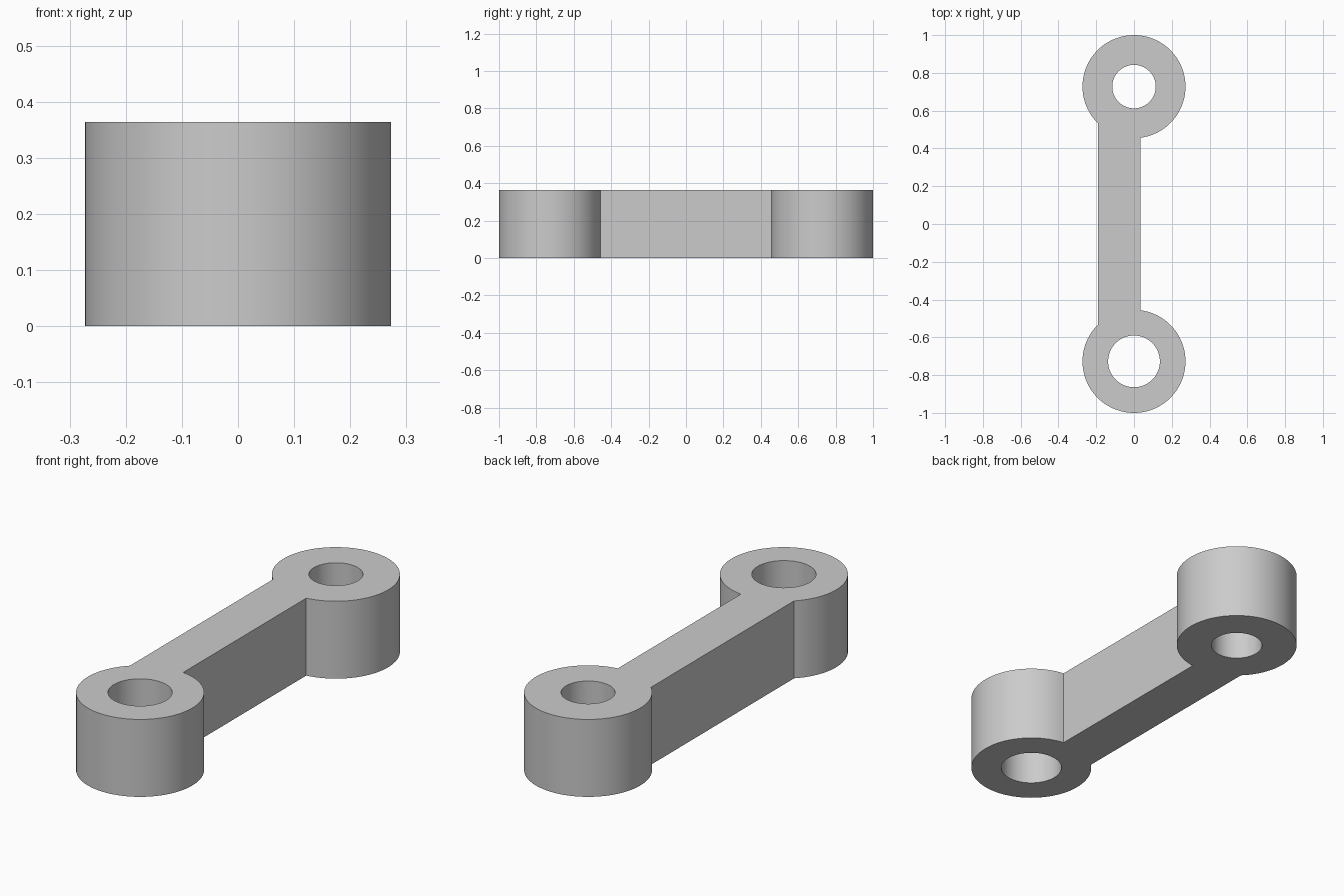
import bpy, bmesh
from math import pi, cos, sin, asin, tau

if "Cube" in bpy.data.objects:
    bpy.data.objects.remove(bpy.data.objects["Cube"])

HEIGHT = 0.364
RADIUS = 0.2727          # outer radius of both end bosses
CENTRE = 1 - RADIUS      # distance of each boss from the middle
BAR_LEFT, BAR_RIGHT = 0.035, -0.19
HOLES = {-CENTRE: 0.137, CENTRE: 0.115}


def arc(cy, radius, start, end, steps):
    """Points along an arc around (0, cy)."""
    return [(radius * cos(start + (end - start) * i / steps),
             cy + radius * sin(start + (end - start) * i / steps))
            for i in range(steps + 1)]


# Outline: back boss, then front boss, joined by the straight off-centre bar
a = asin(BAR_LEFT / RADIUS)
b = asin(-BAR_RIGHT / RADIUS)
back = arc(CENTRE, RADIUS, -pi / 2 + a, 3 * pi / 2 - b, 80)
front = arc(-CENTRE, RADIUS, pi / 2 + b, 5 * pi / 2 - a, 80)
loops = [back + front]

# Bores through the bosses
for cy, radius in HOLES.items():
    loops.append(arc(cy, radius, 0, tau, 64)[:-1])

# Filled and extruded profile
curve = bpy.data.curves.new("link_arm", "CURVE")
curve.dimensions = "2D"
curve.fill_mode = "BOTH"
curve.extrude = HEIGHT / 2
for loop in loops:
    spline = curve.splines.new("POLY")
    spline.points.add(len(loop) - 1)
    for point, (x, y) in zip(spline.points, loop):
        point.co = (x, y, HEIGHT / 2, 1)
    spline.use_cyclic_u = True

arm = bpy.data.objects.new("link_arm", curve)
bpy.context.collection.objects.link(arm)
bpy.ops.object.select_all(action="DESELECT")
arm.select_set(True)
bpy.context.view_layer.objects.active = arm
bpy.ops.object.convert(target="MESH")

# Weld caps to walls and rest the part on the ground
bm = bmesh.new()
bm.from_mesh(arm.data)
bmesh.ops.remove_doubles(bm, verts=bm.verts, dist=0.0001)
bmesh.ops.recalc_face_normals(bm, faces=bm.faces)
lowest = min(v.co.z for v in bm.verts)
bmesh.ops.translate(bm, verts=bm.verts, vec=(0, 0, -lowest))
bm.to_mesh(arm.data)
bm.free()
bpy.ops.object.shade_smooth_by_angle(angle=pi / 6)

# Plain grey metal
grey = bpy.data.materials.new("grey")
grey.use_nodes = True
color = (0.6, 0.6, 0.6, 1)
grey.diffuse_color = color
grey.node_tree.nodes["Principled BSDF"].inputs["Base Color"].default_value = color
arm.data.materials.clear()
arm.data.materials.append(grey)
